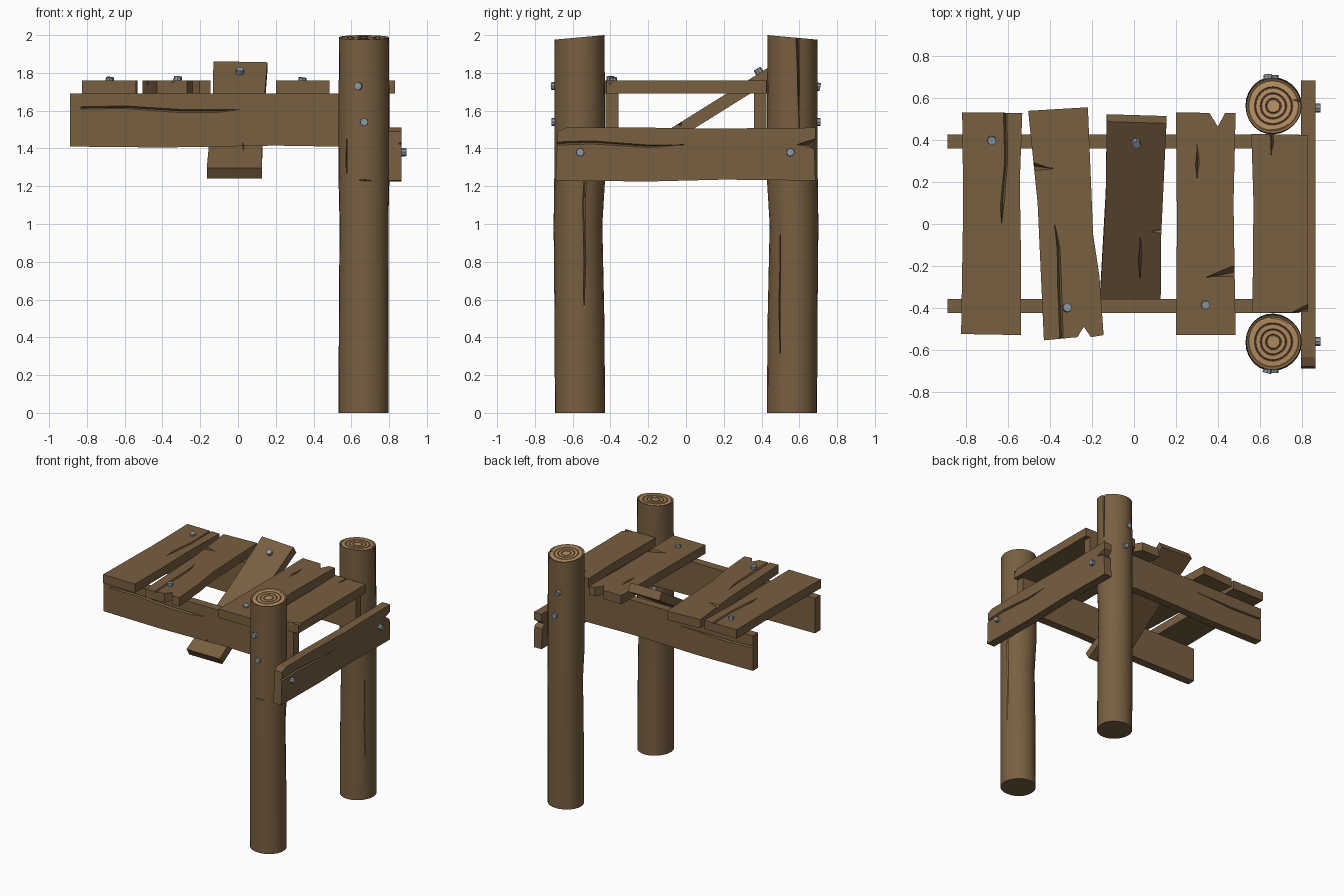
import bpy, bmesh
from math import sin, cos, pi, radians
from mathutils import Matrix, Vector, Euler

if "Cube" in bpy.data.objects:
    bpy.data.objects.remove(bpy.data.objects["Cube"])


def material(name, rgb):
    m = bpy.data.materials.new(name)
    m.diffuse_color = (*rgb, 1)
    m.use_nodes = True
    m.node_tree.nodes["Principled BSDF"].inputs["Base Color"].default_value = m.diffuse_color
    return m


WOOD = material("wood", (0.19, 0.115, 0.053))
PALE = material("cut_wood", (0.46, 0.27, 0.12))
RING = material("growth_ring", (0.25, 0.14, 0.06))
IRON = material("iron", (0.27, 0.31, 0.36))

# Facings: local x/y lie in the board's face, local z points outwards
UP, FRONT, RIGHT, BACK = (0, 0, 0), (90, 0, 0), (90, 0, 90), (90, 0, 180)


def frame(rot, loc):
    return Matrix.Translation(loc) @ Euler([radians(a) for a in rot]).to_matrix().to_4x4()


def finish(bm, name, mats, mtx=Matrix()):
    bmesh.ops.recalc_face_normals(bm, faces=bm.faces)
    bm.transform(mtx)
    me = bpy.data.meshes.new(name)
    bm.to_mesh(me)
    bm.free()
    for m in mats:
        me.materials.append(m)
    ob = bpy.data.objects.new(name, me)
    bpy.context.collection.objects.link(ob)
    return ob


def board(name, outline, thick, rot, loc):
    bm = bmesh.new()
    face = bm.faces.new([bm.verts.new((u, v, 0)) for u, v in outline])
    ext = bmesh.ops.extrude_face_region(bm, geom=[face])["geom"]
    for v in ext:
        if isinstance(v, bmesh.types.BMVert):
            v.co.z = -thick
    return finish(bm, name, [WOOD], frame(rot, loc))


def groove(ob, rot, loc, pts, depth=0.015, mat=WOOD, lip=0.006):
    """Cut a V-shaped crack; pts are (u, v, half width)."""
    bm = bmesh.new()
    d = (Vector(pts[-1][:2]) - Vector(pts[0][:2])).normalized()
    side = Vector((-d.y, d.x, 0))
    rows = []
    for u, v, h in pts:
        c = Vector((u, v, 0))
        up = Vector((0, 0, lip))
        rows.append([bm.verts.new(p) for p in (c + side * h + up, c - side * h + up,
                                               c - Vector((0, 0, depth)))])
    for a, b in zip(rows, rows[1:]):
        for i in range(3):
            j = (i + 1) % 3
            bm.faces.new((a[i], a[j], b[j], b[i]))
    bm.faces.new(rows[0])
    bm.faces.new(rows[-1])
    cutter = finish(bm, "crack_cutter", [mat], frame(rot, loc))
    cutter.hide_render = True
    mod = ob.modifiers.new("crack", "BOOLEAN")
    mod.operation, mod.solver, mod.object = "DIFFERENCE", "EXACT", cutter
    mod.material_mode = "TRANSFER"
    bpy.context.view_layer.objects.active = ob
    bpy.ops.object.modifier_apply(modifier=mod.name)
    bpy.data.objects.remove(cutter)


def nail(name, loc, rot):
    bm = bmesh.new()
    bmesh.ops.create_cone(bm, cap_ends=True, segments=8, radius1=0.023, radius2=0.021, depth=0.05)
    finish(bm, name, [IRON], frame(rot, loc))


def post(name, side):
    """Round log, slightly bowed, with growth rings on the sawn top."""
    n = 24
    # (z, y offset, radius, material of the band ending here)
    rows = [(0, 0, .133, 0), (.5, .003, .132, 0), (1.0, .01, .129, 0), (1.25, 0, .135, 0),
            (1.7, 0, .134, 0), (1.988, 0, .132, 0), (1.982, 0, .119, 0), (1.986, 0, .113, 1)]
    for r in (.088, .06, .034):
        rows += [(1.986, 0, r + .004, 1), (1.981, 0, r, 2), (1.986, 0, r - .004, 2)]
    bm = bmesh.new()
    rings = []
    for z, dy, r, _ in rows:
        ring = []
        for i in range(n):
            a = 2 * pi * i / n
            wob = r * (1 + .015 * sin(3 * a + z))
            tilt = -.012 * sin(a) * r / .132 if z > 1.9 else 0
            ring.append(bm.verts.new((.665 + wob * cos(a), side * (.563 + dy + wob * sin(a)), z + tilt)))
        rings.append(ring)
    for k in range(1, len(rows)):
        for i in range(n):
            j = (i + 1) % n
            f = bm.faces.new((rings[k-1][i], rings[k-1][j], rings[k][j], rings[k][i]))
            f.material_index = rows[k][3]
    bm.faces.new(rings[0])
    bm.faces.new(rings[-1]).material_index = 1
    return finish(bm, name, [WOOD, PALE, RING])


# Posts with their splits
front_post, back_post = post("front_post", -1), post("back_post", 1)
groove(front_post, RIGHT, (.793, 0, 0), [(-.54, .53, .001), (-.535, .8, .009), (-.54, 1.1, .011),
                                         (-.53, 1.42, .001)], .035, PALE, .02)
groove(front_post, FRONT, (0, -.66, 0), [(.575, 1.27, .001), (.577, 1.35, .006), (.575, 1.45, .001)], .03)
groove(front_post, FRONT, (0, -.696, 0), [(.64, 1.232, .001), (.69, 1.23, .006), (.73, 1.232, .001)], .012)
groove(back_post, RIGHT, (.793, 0, 0), [(.6, 1.5, .001), (.595, 1.8, .008), (.59, 2.02, .012)], .035, WOOD, .02)
groove(back_post, RIGHT, (.78, 0, 0), [(.5, .3, .001), (.495, .6, .008), (.5, 1.0, .001)], .03, WOOD, .025)
for p in (front_post, back_post):
    bpy.ops.object.select_all(action="DESELECT")
    p.select_set(True)
    bpy.context.view_layer.objects.active = p
    bpy.ops.object.shade_smooth_by_angle(angle=radians(30))

# Side beams
beam = [(-.89, 1.41), (-.4, 1.405), (.2, 1.415), (.79, 1.405), (.79, 1.69), (-.89, 1.69)]
front_beam = board("front_beam", beam, .067, FRONT, (0, -.425, 0))
groove(front_beam, FRONT, (0, -.425, 0), [(-.83, 1.615, .008), (-.6, 1.618, .01), (-.3, 1.598, .012),
                                          (-.12, 1.598, .01), (.01, 1.607, .001)])
groove(front_beam, FRONT, (0, -.425, 0), [(.03, 1.38, .007), (.025, 1.43, .001)])
back_beam = board("back_beam", [(-u, v) for u, v in beam], .067, BACK, (0, .427, 0))
groove(back_beam, BACK, (0, .427, 0), [(.92, 1.6, .01), (.6, 1.59, .01), (.25, 1.6, .001)])

# Cross board joining the posts
cross = board("cross_board", [(-.69, 1.23), (-.2, 1.225), (.2, 1.235), (.685, 1.23), (.68, 1.39), (.65, 1.42),
                              (.685, 1.45), (.685, 1.51), (.1, 1.505), (-.3, 1.512), (-.635, 1.51), (-.68, 1.49)],
              .068, RIGHT, (.865, 0, 0))
groove(cross, RIGHT, (.865, 0, 0), [(-.71, 1.425, .012), (-.5, 1.432, .012), (-.2, 1.412, .009), (-.01, 1.42, .001)])
groove(cross, RIGHT, (.865, 0, 0), [(.59, 1.42, .001), (.71, 1.42, .04)], .025)

# Deck planks
TOP = (0, 0, 1.76)
p1 = board("deck_plank_1", [(-.825, -.525), (-.54, -.53), (-.54, -.1), (-.545, .2), (-.533, .53), (-.82, .533),
                            (-.815, .1)], .07, UP, TOP)
groove(p1, UP, TOP, [(-.615, .56, .012), (-.61, .3, .01), (-.628, .1, .012), (-.63, 0, .001)])
p2 = board("deck_plank_2", [(-.43, -.555), (-.27, -.54), (-.24, -.49), (-.205, -.54), (-.145, -.53), (-.165, -.25),
                            (-.195, -.05), (-.22, .557), (-.505, .54), (-.46, .1)], .07, UP, TOP)
groove(p2, UP, TOP, [(-.345, -.57, .012), (-.355, -.3, .013), (-.36, -.12, .01), (-.38, 0, .001)])
groove(p2, UP, TOP, [(-.51, .28, .03), (-.385, .265, .001)], .025)
p4 = board("deck_plank_4", [(.2, -.53), (.485, -.53), (.475, .1), (.485, .53), (.435, .53), (.4, .465),
                            (.36, .53), (.2, .533), (.205, 0)], .07, UP, TOP)
groove(p4, UP, TOP, [(.3, .38, .001), (.303, .29, .012), (.302, .22, .001)])
groove(p4, UP, TOP, [(.5, -.225, .035), (.345, -.255, .001)], .025)
p5 = board("deck_plank_5", [(.565, -.425), (.83, -.42), (.83, .425), (.56, .43), (.57, .1)], .07, UP, TOP)
groove(p5, UP, TOP, [(.655, .45, .012), (.66, .39, .01), (.655, .33, .001)])
groove(p5, UP, TOP, [(.85, -.4, .025), (.75, -.425, .001)], .025)

# Fallen plank leaning through the deck
LEAN, MID = (32, 0, 0), (0, .035, 1.578)
fallen = board("fallen_plank", [(-.165, -.53), (.127, -.53), (.13, -.1), (.155, .525), (-.13, .535), (-.135, .1)],
               .066, LEAN, MID)
groove(fallen, LEAN, MID, [(.03, -.12, .001), (.028, -.24, .012), (.03, -.35, .001)])
groove(fallen, LEAN, MID, [(.15, -.085, .02), (.08, -.085, .001)], .02)

# Nails
nails = [((-.68, .40, 1.752), (8, 4, 0)), ((-.32, -.40, 1.757), (-4, 5, 0)), ((.34, -.385, 1.75), (5, 6, 0)),
         ((.01, .39, 1.80), (32, 4, 0))]
for z, x, t in ((1.73, .64, 14), (1.54, .668, 0)):
    nails += [((x, -.687, z), (90, 0, -t)), ((x, .687, z), (-90 - t, 0, 0))]
nails += [((.866, y, 1.38), (0, 90, 0)) for y in (-.56, .553)]
for i, (loc, rot) in enumerate(nails, 1):
    nail(f"nail_{i}", loc, rot)
